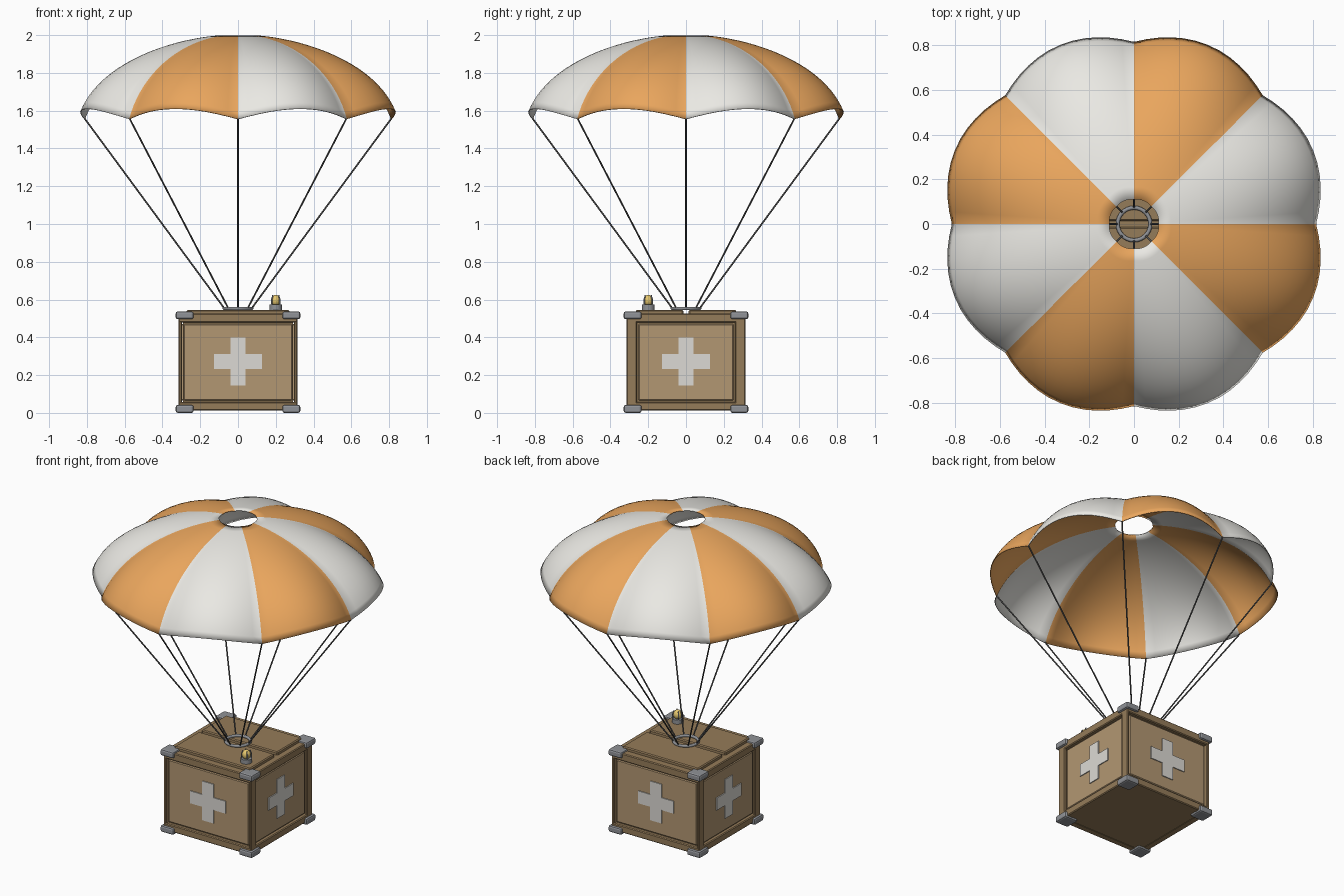
import bpy, bmesh
from math import sin, cos, pi, radians
from mathutils import Vector

if "Cube" in bpy.data.objects:
    bpy.data.objects.remove(bpy.data.objects["Cube"])


def material(name, rgb):
    m = bpy.data.materials.new(name)
    m.diffuse_color = (*rgb, 1)
    m.use_nodes = True
    m.node_tree.nodes["Principled BSDF"].inputs["Base Color"].default_value = m.diffuse_color
    return m


ORANGE = material("orange_cloth", (0.82, 0.38, 0.11))
WHITE = material("white_cloth", (0.82, 0.81, 0.77))
FRAME = material("frame_brown", (0.30, 0.20, 0.10))
PANEL = material("panel_tan", (0.45, 0.31, 0.17))
AMBER = material("amber", (0.80, 0.58, 0.16))
MARK = material("mark_white", (0.72, 0.70, 0.66))
CORD = material("cord_dark", (0.08, 0.08, 0.08))
STEEL = material("steel", (0.28, 0.29, 0.31))


def smooth(ob, angle=30):
    bpy.ops.object.select_all(action='DESELECT')
    ob.select_set(True)
    bpy.context.view_layer.objects.active = ob
    bpy.ops.object.shade_smooth_by_angle(angle=radians(angle))


def make(name, bm, *mats):
    me = bpy.data.meshes.new(name)
    bm.to_mesh(me)
    bm.free()
    for m in mats:
        me.materials.append(m)
    ob = bpy.data.objects.new(name, me)
    bpy.context.collection.objects.link(ob)
    return ob


def box(name, lo, hi, mat, bevel=0.0, segments=1):
    """Box between two opposite corners."""
    lo, hi = Vector(lo), Vector(hi)
    bm = bmesh.new()
    bmesh.ops.create_cube(bm, size=1)
    for v in bm.verts:
        v.co = (lo + hi) / 2 + Vector(a * b for a, b in zip(v.co, hi - lo))
    if bevel:
        bmesh.ops.bevel(bm, geom=bm.edges[:], offset=bevel, segments=segments,
                        affect='EDGES', profile=0.5)
    bmesh.ops.recalc_face_normals(bm, faces=bm.faces[:])
    return make(name, bm, mat)


def rod(name, pts, radius, mat, cyclic=False):
    """Round bar following a polyline."""
    cu = bpy.data.curves.new(name, 'CURVE')
    cu.dimensions = '3D'
    cu.bevel_depth = radius
    cu.bevel_resolution = 2
    cu.use_fill_caps = True
    sp = cu.splines.new('POLY')
    sp.points.add(len(pts) - 1)
    for p, co in zip(sp.points, pts):
        p.co = (*co, 1)
    sp.use_cyclic_u = cyclic
    cu.materials.append(mat)
    ob = bpy.data.objects.new(name, cu)
    bpy.context.collection.objects.link(ob)
    return ob


# Canopy: eight puffed gores with a vent hole and a scalloped hem
GORES, ACROSS, DOWN = 8, 12, 18
A0, A1 = radians(7.5), radians(75)
bm = bmesh.new()
rings = []
for j in range(DOWN + 1):
    a = A0 + (A1 - A0) * j / DOWN
    s = sin(a) / sin(A1)
    z = 2.003 - 0.447 * (1 - cos(a)) / (1 - cos(A1))
    ring = []
    for i in range(GORES * ACROSS):
        phi = 2 * pi * i / (GORES * ACROSS)
        puff = sin(pi * (i % ACROSS) / ACROSS)
        r = 0.815 * s + 0.052 * puff * s ** 1.5
        ring.append(bm.verts.new((r * cos(phi), r * sin(phi), z + 0.055 * puff * s ** 3)))
    rings.append(ring)
n = GORES * ACROSS
for j in range(DOWN):
    for i in range(n):
        k = (i + 1) % n
        f = bm.faces.new((rings[j][i], rings[j + 1][i], rings[j + 1][k], rings[j][k]))
        f.material_index = (i // ACROSS) % 2
# gore colours: white first from +x to +y, then orange
canopy = make("canopy", bm, WHITE, ORANGE)
solid = canopy.modifiers.new("thickness", 'SOLIDIFY')
solid.thickness = 0.005
smooth(canopy, 35)

# Suspension lines and the ring that gathers them
for i in range(GORES):
    c, s = cos(i * pi / 4), sin(i * pi / 4)
    rod(f"suspension_line_{i}", [(0.813 * c, 0.813 * s, 1.56), (0.072 * c, 0.072 * s, 0.553)],
        0.0045, CORD)
bpy.ops.mesh.primitive_torus_add(location=(0, 0, 0.553), major_radius=0.073, minor_radius=0.009,
                                 major_segments=32, minor_segments=10)
bpy.context.object.name = "gather_ring"
bpy.context.object.data.materials.append(STEEL)
smooth(bpy.context.object, 60)

# Crate core, rails and corner posts
box("crate_core", (-0.292, -0.292, 0.014), (0.292, 0.292, 0.525), FRAME)
for side in (-1, 1):
    for level, z0, z1 in (("bottom", 0.012, 0.058), ("top", 0.478, 0.527)):
        y0, y1 = sorted((side * 0.27, side * 0.315))
        box(f"{level}_rail_y{side}", (-0.315, y0, z0), (0.315, y1, z1), FRAME, 0.005)
        box(f"{level}_rail_x{side}", (y0, -0.314, z0), (y1, 0.314, z1), FRAME, 0.005)
    for sy in (-1, 1):
        x0, x1 = sorted((side * 0.297, side * 0.315))
        y0, y1 = sorted((sy * 0.26, sy * 0.314))
        box(f"corner_post_{side}_{sy}", (x0, y0, 0.03), (x1, y1, 0.51), FRAME, 0.004)


def slab(name, axis, side, half, z0, z1, d0, d1, mat, bevel):
    """Plate on one crate wall: axis 0 is an x wall, axis 1 a y wall."""
    d0, d1 = sorted((side * d0, side * d1))
    if axis:
        return box(name, (-half, d0, z0), (half, d1, z1), mat, bevel)
    return box(name, (d0, -half, z0), (d1, half, z1), mat, bevel)


# Wall panels with plus marks on all four sides
for axis, half in ((0, 0.252), (1, 0.288)):
    for side in (-1, 1):
        tag = f"{'xy'[axis]}{side}"
        slab(f"wall_panel_{tag}", axis, side, half, 0.066, 0.470, 0.28, 0.304, PANEL, 0.005)
        bm = bmesh.new()
        w, l = 0.04, 0.127
        outline = [(w, l), (-w, l), (-w, w), (-l, w), (-l, -w), (-w, -w),
                   (-w, -l), (w, -l), (w, -w), (l, -w), (l, w), (w, w)]
        pos = lambda u, v, d: (u, side * d, 0.272 + v) if axis else (side * d, u, 0.272 + v)
        face = bm.faces.new([bm.verts.new(pos(u, v, 0.300)) for u, v in outline])
        ext = bmesh.ops.extrude_face_region(bm, geom=[face])
        shift = Vector((0, side * 0.010, 0)) if axis else Vector((side * 0.010, 0, 0))
        bmesh.ops.translate(bm, vec=shift,
                            verts=[g for g in ext["geom"] if isinstance(g, bmesh.types.BMVert)])
        bmesh.ops.recalc_face_normals(bm, faces=bm.faces[:])
        make(f"plus_mark_{tag}", bm, MARK)

# Metal corner caps
for sx in (-1, 1):
    for sy in (-1, 1):
        for level, z0, z1 in (("bottom", 0.0, 0.042), ("top", 0.496, 0.537)):
            x0, x1 = sorted((sx * 0.235, sx * 0.33))
            y0, y1 = sorted((sy * 0.235, sy * 0.33))
            box(f"{level}_corner_cap_{sx}_{sy}", (x0, y0, z0), (x1, y1, z1), STEEL, 0.011, 2)

# Two lid doors with a gap between them
for sy in (-1, 1):
    y0, y1 = sorted((sy * 0.014, sy * 0.265))
    box(f"lid_door_{sy}", (-0.272, y0, 0.515), (0.272, y1, 0.546), FRAME, 0.006)

# Beacon light with a base and guard bars
bx, by = 0.2, -0.2
bpy.ops.mesh.primitive_cylinder_add(vertices=20, radius=0.034, depth=0.03, location=(bx, by, 0.558))
bpy.context.object.name = "beacon_base"
bpy.context.object.data.materials.append(STEEL)
smooth(bpy.context.object)
bpy.ops.mesh.primitive_uv_sphere_add(segments=20, ring_count=12, radius=0.026, location=(bx, by, 0.595))
bpy.context.object.name = "beacon_bulb"
bpy.context.object.scale.z = 1.15
bpy.context.object.data.materials.append(AMBER)
smooth(bpy.context.object)
for i in range(4):
    c, s = cos(i * pi / 2 + pi / 4), sin(i * pi / 2 + pi / 4)
    rod(f"beacon_guard_{i}", [(bx + r * c, by + r * s, z) for r, z in
                              ((0.029, 0.565), (0.030, 0.600), (0.022, 0.622))], 0.0035, STEEL)
